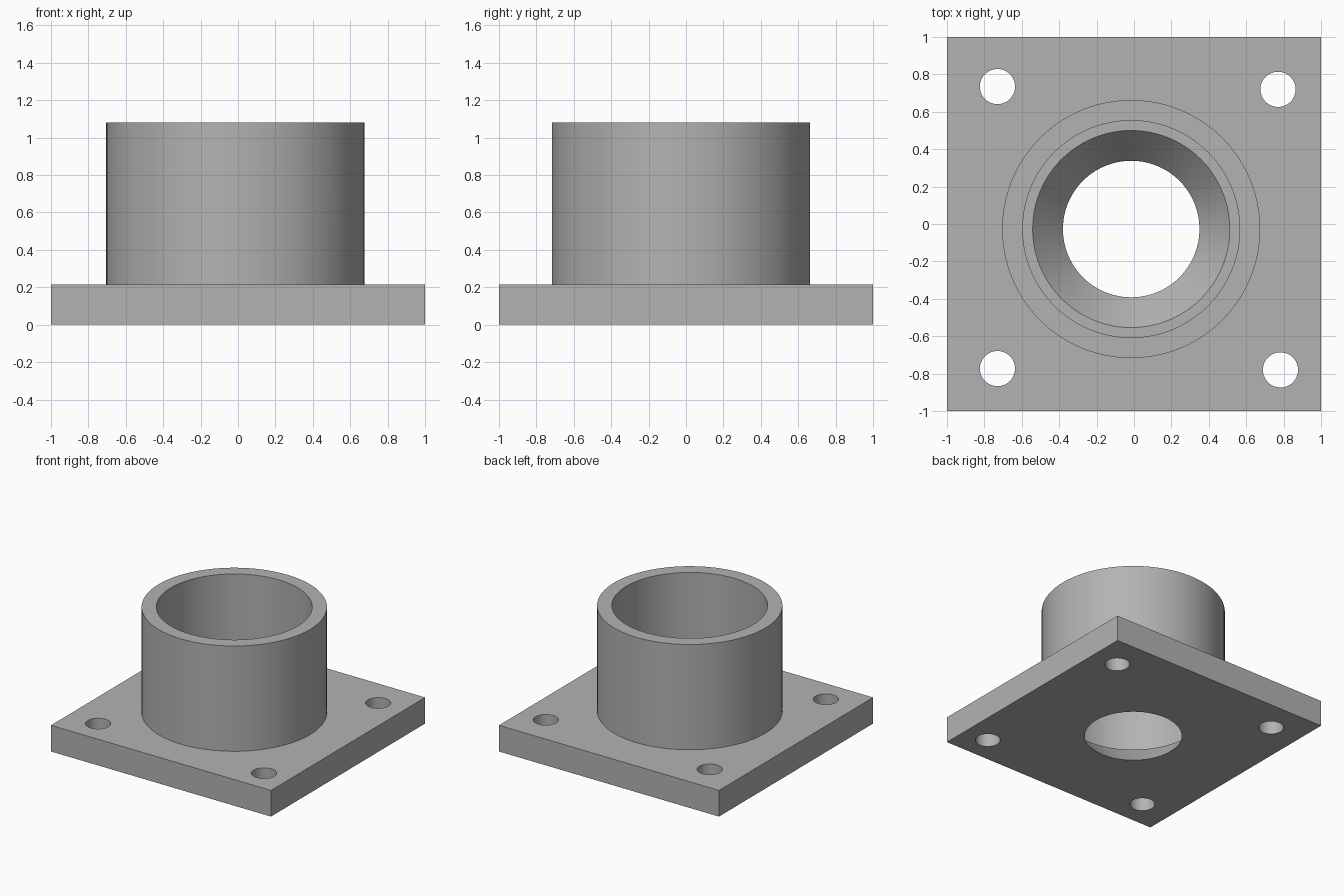
import bpy
import bmesh
from math import radians

default = bpy.data.objects.get("Cube")
if default:
    bpy.data.objects.remove(default, do_unlink=True)

GREY = (0.45, 0.45, 0.45, 1)
steel = bpy.data.materials.new("plain_grey")
steel.use_nodes = True
steel.diffuse_color = GREY
steel.node_tree.nodes["Principled BSDF"].inputs["Base Color"].default_value = GREY

CX, CY = -0.015, -0.027      # collar axis
PLATE_TOP, COLLAR_TOP = 0.215, 1.08
SEAT_Z = 0.185               # ledge inside the collar


def add_object(name, bm):
    bmesh.ops.recalc_face_normals(bm, faces=bm.faces)
    mesh = bpy.data.meshes.new(name)
    bm.to_mesh(mesh)
    bm.free()
    mesh.materials.append(steel)
    obj = bpy.data.objects.new(name, mesh)
    bpy.context.collection.objects.link(obj)
    return obj


def turned(name, x, y, profile, sides=96):
    """Solid of revolution from (radius, height) pairs, capped at both ends."""
    bm = bmesh.new()
    rings = []
    for radius, z in profile:
        ring = bmesh.ops.create_circle(bm, segments=sides, radius=radius)["verts"]
        for v in ring:
            v.co.x, v.co.y, v.co.z = v.co.x + x, v.co.y + y, z
        rings.append(ring)
    for low, high in zip(rings, rings[1:]):
        for i in range(sides):
            j = (i + 1) % sides
            bm.faces.new((low[i], low[j], high[j], high[i]))
    bm.faces.new(rings[0])
    bm.faces.new(rings[-1])
    return add_object(name, bm)


def combine(body, tool, operation):
    """Apply a boolean and remove the helper."""
    mod = body.modifiers.new(operation.lower(), "BOOLEAN")
    mod.operation, mod.solver, mod.object = operation, "EXACT", tool
    bpy.ops.object.select_all(action="DESELECT")
    bpy.context.view_layer.objects.active = body
    body.select_set(True)
    bpy.ops.object.modifier_apply(modifier=mod.name)
    bpy.data.objects.remove(tool, do_unlink=True)


# Square base plate
bm = bmesh.new()
bmesh.ops.create_cube(bm, size=1)
for v in bm.verts:
    v.co.x *= 2
    v.co.y *= 2
    v.co.z = (v.co.z + 0.5) * PLATE_TOP
flange = add_object("flanged_collar", bm)

# Upright collar, rooted in the plate
combine(flange, turned("collar", CX, CY, [(0.69, 0.1), (0.69, COLLAR_TOP)]), "UNION")

# Bore: tapered mouth through the plate, flat seat, straight wall to the rim
SLOPE = (0.527 - 0.365) / SEAT_Z
bore = [(0.365 - SLOPE * 0.1, -0.1), (0.527, SEAT_Z), (0.58, SEAT_Z), (0.58, COLLAR_TOP + 0.1)]
combine(flange, turned("bore_cutter", CX, CY, bore), "DIFFERENCE")

# Four bolt holes
for x, y in [(-0.73, 0.735), (0.77, 0.72), (-0.73, -0.773), (0.783, -0.78)]:
    hole = turned("hole_cutter", x, y, [(0.094, -0.1), (0.094, PLATE_TOP + 0.1)], 48)
    combine(flange, hole, "DIFFERENCE")

flange.select_set(True)
bpy.context.view_layer.objects.active = flange
bpy.ops.object.shade_smooth_by_angle(angle=radians(30))
